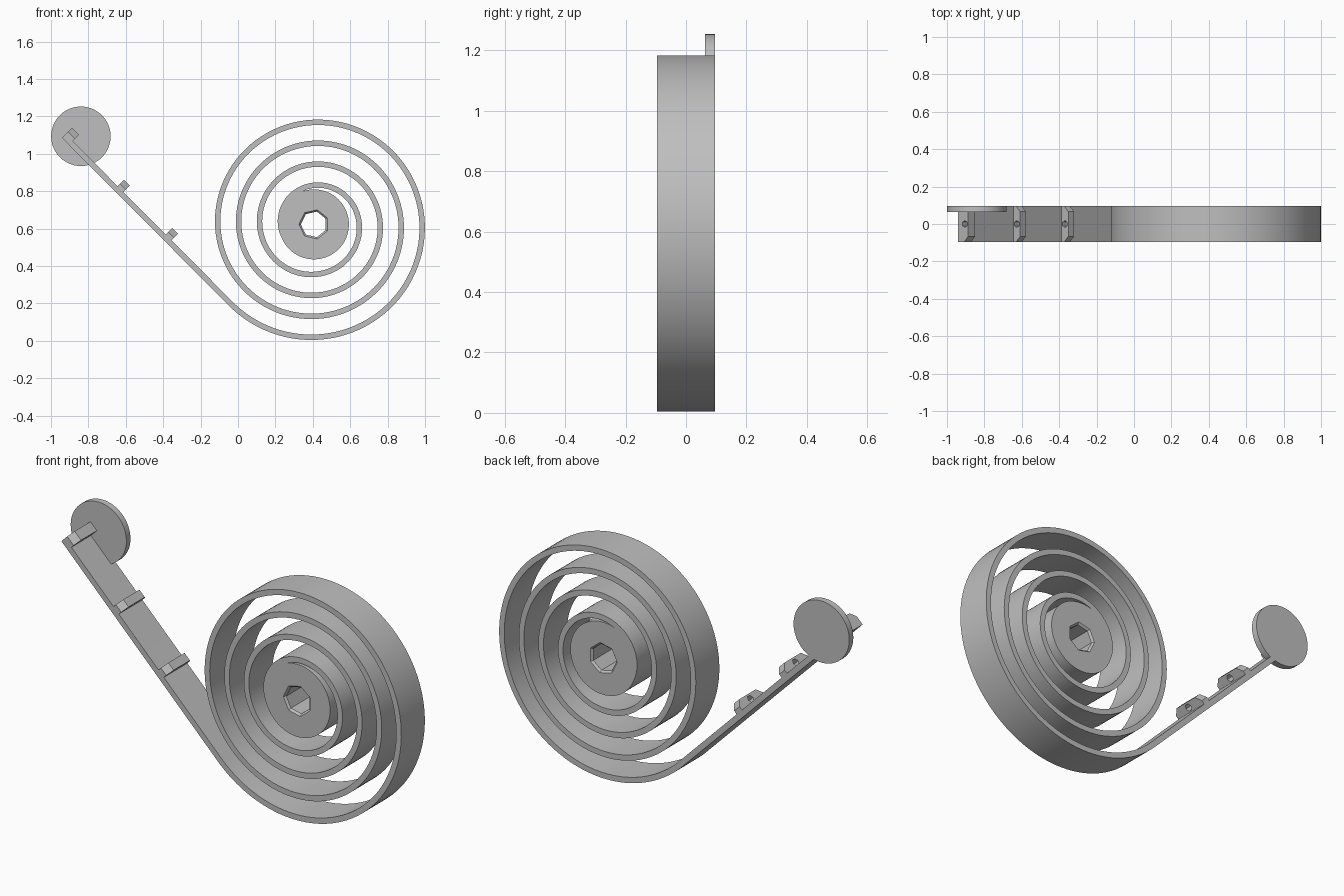
import bpy, bmesh
from math import sin, cos, pi, radians
from mathutils import Vector

if "Cube" in bpy.data.objects:
    bpy.data.objects.remove(bpy.data.objects["Cube"])

grey = bpy.data.materials.new("plain_grey")
grey.use_nodes = True
COLOR = (0.52, 0.52, 0.52, 1)
grey.diffuse_color = COLOR
grey.node_tree.nodes["Principled BSDF"].inputs["Base Color"].default_value = COLOR

HALF = 0.096                        # half depth of the strip
THICK = 0.029                       # strip thickness
CENTER = Vector((0.41, 0, 0.622))   # spiral centre
OUT = Vector((-1, 0, 1)).normalized()   # along the arm, outward
UP = Vector((1, 0, 1)).normalized()     # away from the arm's upper face
TIP = Vector((-0.941, 0, 1.085))        # lower corner of the arm's end


def loft(name, rings):
    """Join equal rings of points into a capped solid."""
    bm = bmesh.new()
    loops = [[bm.verts.new(p) for p in ring] for ring in rings]
    for a, b in zip(loops, loops[1:]):
        for i in range(len(a)):
            j = (i + 1) % len(a)
            bm.faces.new((a[i], a[j], b[j], b[i]))
    bm.faces.new(loops[0])
    bm.faces.new(loops[-1])
    bmesh.ops.recalc_face_normals(bm, faces=bm.faces)
    mesh = bpy.data.meshes.new(name)
    bm.to_mesh(mesh)
    bm.free()
    mesh.materials.append(grey)
    obj = bpy.data.objects.new(name, mesh)
    bpy.context.collection.objects.link(obj)
    return obj


def select(obj):
    bpy.ops.object.select_all(action="DESELECT")
    obj.select_set(True)
    bpy.context.view_layer.objects.active = obj


def smooth(obj):
    select(obj)
    bpy.ops.object.shade_smooth_by_angle(angle=radians(30))


def cut(obj, cutter):
    select(obj)
    mod = obj.modifiers.new("hole", "BOOLEAN")
    mod.operation = "DIFFERENCE"
    mod.solver = "EXACT"
    mod.object = cutter
    bpy.ops.object.modifier_apply(modifier=mod.name)
    bpy.data.objects.remove(cutter)


def ring(center, radius, y, sides, u=Vector((1, 0, 0)), v=Vector((0, 0, 1)), start=0.0):
    """Regular polygon around a centre, in the plane of u and v."""
    base = center + Vector((0, y, 0))
    angles = [start + 2 * pi * i / sides for i in range(sides)]
    return [base + radius * (cos(t) * u + sin(t) * v) for t in angles]


# Coiled strip: spiral, then the straight arm
def section(mid, normal):
    n = normal * THICK / 2
    y = Vector((0, HALF, 0))
    return [mid - n - y, mid + n - y, mid + n + y, mid - n + y]


STEPS, START, END = 380, 3.85, -0.125
rings = []
for i in range(STEPS + 1):
    turn = START + (END - START) * i / STEPS
    angle = 2 * pi * turn - pi / 2
    radial = Vector((cos(angle), 0, sin(angle)))
    rings.append(section(CENTER + radial * (0.617 - 0.112 * turn - THICK / 2), -radial))
rings.append(section(TIP + UP * THICK / 2, UP))
smooth(loft("coiled_strip", rings))

# Hub with a seven-sided, chamfered bore
HUB = Vector((0.406, 0, 0.623))
hub = loft("hub", [ring(HUB, 0.187, y, 96) for y in (-HALF, HALF)])
bore = [(-HALF - 0.01, 0.09), (-HALF + 0.01, 0.07), (HALF - 0.01, 0.07), (HALF + 0.01, 0.09)]
cut(hub, loft("bore_cutter", [ring(HUB, r, y, 7, start=radians(77)) for y, r in bore]))
smooth(hub)

# End disc, at the rear of the arm's tip
DISC = Vector((-0.84, 0, 1.094))
smooth(loft("end_disc", [ring(DISC, 0.159, y, 96) for y in (0.063, HALF)]))

# Chamfered guide lugs with a small hole along the arm
PROFILE = [(-HALF, -0.005), (HALF, -0.005), (HALF, 0.018),
           (HALF - 0.03, 0.048), (0.03 - HALF, 0.048), (-HALF, 0.018)]
for name, dist, width in (("tip_lug", 0.0, 0.052), ("middle_lug", 0.393, 0.043),
                          ("inner_lug", 0.757, 0.043)):
    foot = TIP + UP * THICK - OUT * dist
    lug = loft(name, [[foot - OUT * s + UP * h + Vector((0, y, 0)) for y, h in PROFILE]
                      for s in (0, width)])
    eye = foot + UP * 0.022
    cut(lug, loft("eye_cutter", [ring(eye - OUT * s, 0.019, 0, 6, Vector((0, 1, 0)), UP)
                                 for s in (-0.02, width + 0.02)]))
